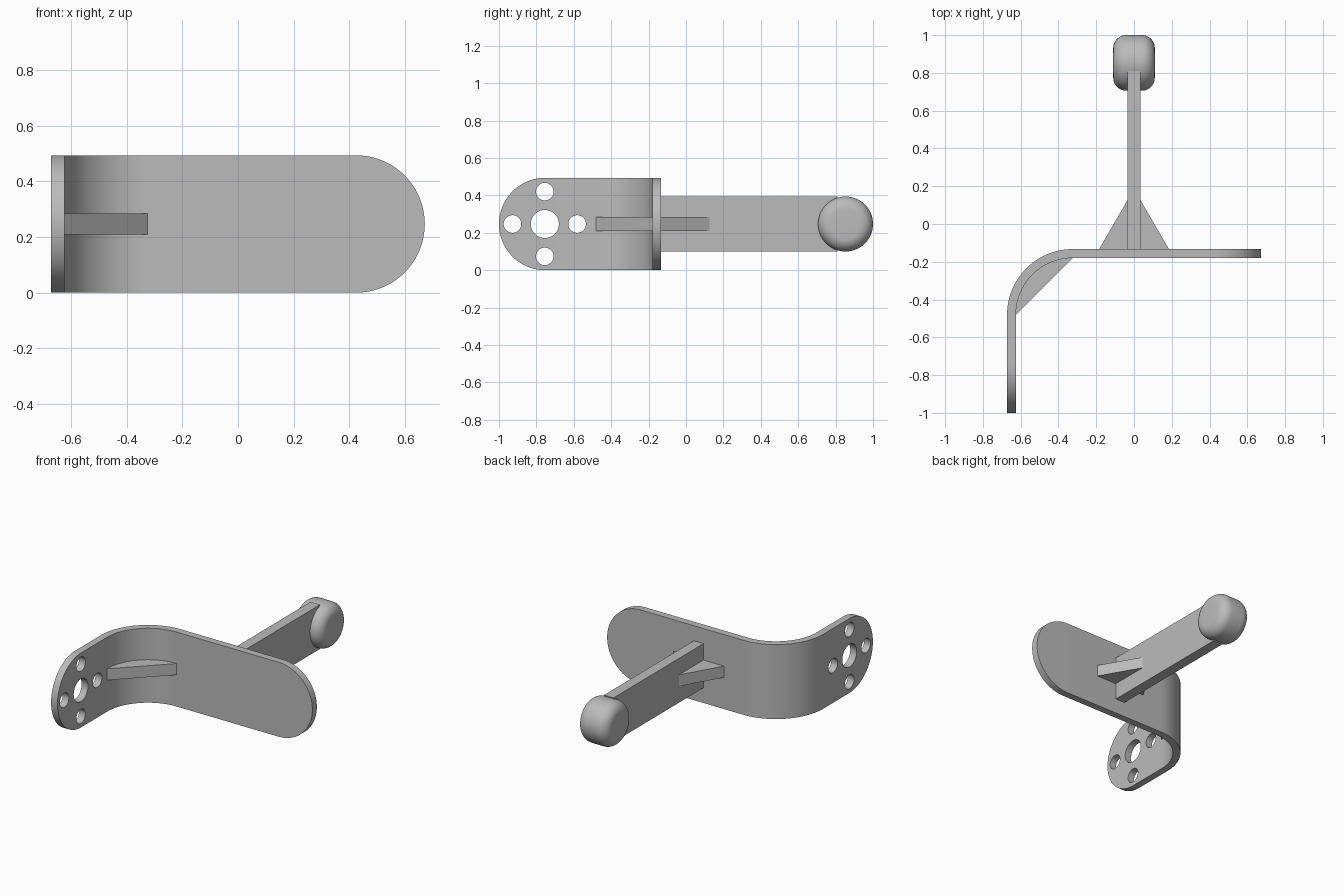
import bpy, bmesh, math
from mathutils import Matrix, Vector

cube = bpy.data.objects.get("Cube")
if cube:
    bpy.data.objects.remove(cube, do_unlink=True)

grey = bpy.data.materials.new("plain_grey")
grey.use_nodes = True
colour = (0.5, 0.5, 0.5, 1)
grey.diffuse_color = colour
grey.node_tree.nodes["Principled BSDF"].inputs["Base Color"].default_value = colour

MID = 0.247        # height of the centre line
THICK = 0.047      # plate thickness
BEND = Vector((-0.325, -0.48))
OUTER = 0.347      # outer bend radius


def add_object(name, bm):
    bmesh.ops.recalc_face_normals(bm, faces=bm.faces)
    mesh = bpy.data.meshes.new(name)
    bm.to_mesh(mesh)
    bm.free()
    obj = bpy.data.objects.new(name, mesh)
    bpy.context.collection.objects.link(obj)
    mesh.materials.append(grey)
    return obj


def activate(obj):
    bpy.ops.object.select_all(action='DESELECT')
    obj.select_set(True)
    bpy.context.view_layer.objects.active = obj


def smooth(obj):
    activate(obj)
    bpy.ops.object.shade_smooth_by_angle(angle=math.radians(30))


def prism(name, outline, z0, z1):
    bm = bmesh.new()
    face = bm.faces.new([bm.verts.new((x, y, z0)) for x, y in outline])
    up = bmesh.ops.extrude_face_region(bm, geom=[face])["geom"]
    bmesh.ops.translate(bm, vec=(0, 0, z1 - z0),
                        verts=[v for v in up if isinstance(v, bmesh.types.BMVert)])
    return add_object(name, bm)


def cylinder(bm, radius, depth, y, z, x=0):
    place = Matrix.Translation((x, y, z)) @ Matrix.Rotation(math.pi / 2, 4, 'Y')
    bmesh.ops.create_cone(bm, cap_ends=True, segments=64, radius1=radius,
                          radius2=radius, depth=depth, matrix=place)


# Bent plate: stations of (outer point, outward normal, half height)
stations = []
steps = 24
for i in range(steps + 1):                      # rounded end of the short leg
    a = math.pi / 2 * i / steps
    stations.append((Vector((-0.672, -1 + MID * (1 - math.cos(a)))),
                     Vector((-1, 0)), MID * math.sin(a)))
for i in range(steps + 1):                      # quarter bend
    a = math.pi - math.pi / 2 * i / steps
    n = Vector((math.cos(a), math.sin(a)))
    stations.append((BEND + n * OUTER, n, MID))
for i in range(steps + 1):                      # rounded end of the long leg
    a = math.pi / 2 * i / steps
    stations.append((Vector((0.672 - MID + MID * math.sin(a), BEND.y + OUTER)),
                     Vector((0, 1)), MID * math.cos(a)))

bm = bmesh.new()
rings = []
for p, n, h in stations:
    q = p - n * THICK
    rings.append([bm.verts.new((v.x, v.y, MID + s * h))
                  for v, s in ((p, -1), (p, 1), (q, 1), (q, -1))])
for a, b in zip(rings, rings[1:]):
    for k in range(4):
        j = (k + 1) % 4
        bm.faces.new((a[k], a[j], b[j], b[k]))
bmesh.ops.remove_doubles(bm, verts=bm.verts, dist=0.0001)
plate = add_object("bent_plate", bm)

# Mounting holes: one large bore and four bolt holes around it
bm = bmesh.new()
HUB_Y = -0.755
cylinder(bm, 0.075, 0.2, HUB_Y, MID, -0.65)
for k in range(4):
    a = k * math.pi / 2
    cylinder(bm, 0.047, 0.2, HUB_Y + 0.173 * math.cos(a), MID + 0.173 * math.sin(a), -0.65)
cutter = add_object("hole_cutter", bm)
cutter.hide_render = True
mod = plate.modifiers.new("holes", 'BOOLEAN')
mod.operation = 'DIFFERENCE'
mod.solver = 'EXACT'
mod.object = cutter
activate(plate)
bpy.ops.object.modifier_apply(modifier=mod.name)
bpy.data.objects.remove(cutter, do_unlink=True)
smooth(plate)

# Gusset filling the inside of the bend
R = OUTER - THICK / 2
arc = [BEND + R * Vector((math.cos(a), math.sin(a)))
       for a in (math.pi - math.pi / 2 * i / 16 for i in range(17))]
arc = [BEND + Vector((-OUTER + THICK, 0))] + arc[1:-1] + [BEND + Vector((0, OUTER - THICK))]
prism("bend_gusset", arc, 0.209, 0.285)

# Arm and its side gussets
BACK = BEND.y + OUTER
prism("arm", [(-0.035, BACK), (0.035, BACK), (0.035, 0.81), (-0.035, 0.81)], 0.1, 0.394)
for side, s in (("left", 1), ("right", -1)):
    prism(side + "_arm_gusset", [(s * 0.035, BACK), (s * 0.185, BACK), (s * 0.035, 0.125)],
          0.209, 0.285)

# Rounded knob at the end of the arm
bm = bmesh.new()
cylinder(bm, 0.147, 0.22, 0.853, MID)
rims = [e for e in bm.edges if abs(e.verts[0].co.x - e.verts[1].co.x) < 0.001]
bmesh.ops.bevel(bm, geom=rims, offset=0.068, offset_type='OFFSET', segments=10,
                profile=0.5, affect='EDGES')
smooth(add_object("arm_knob", bm))
